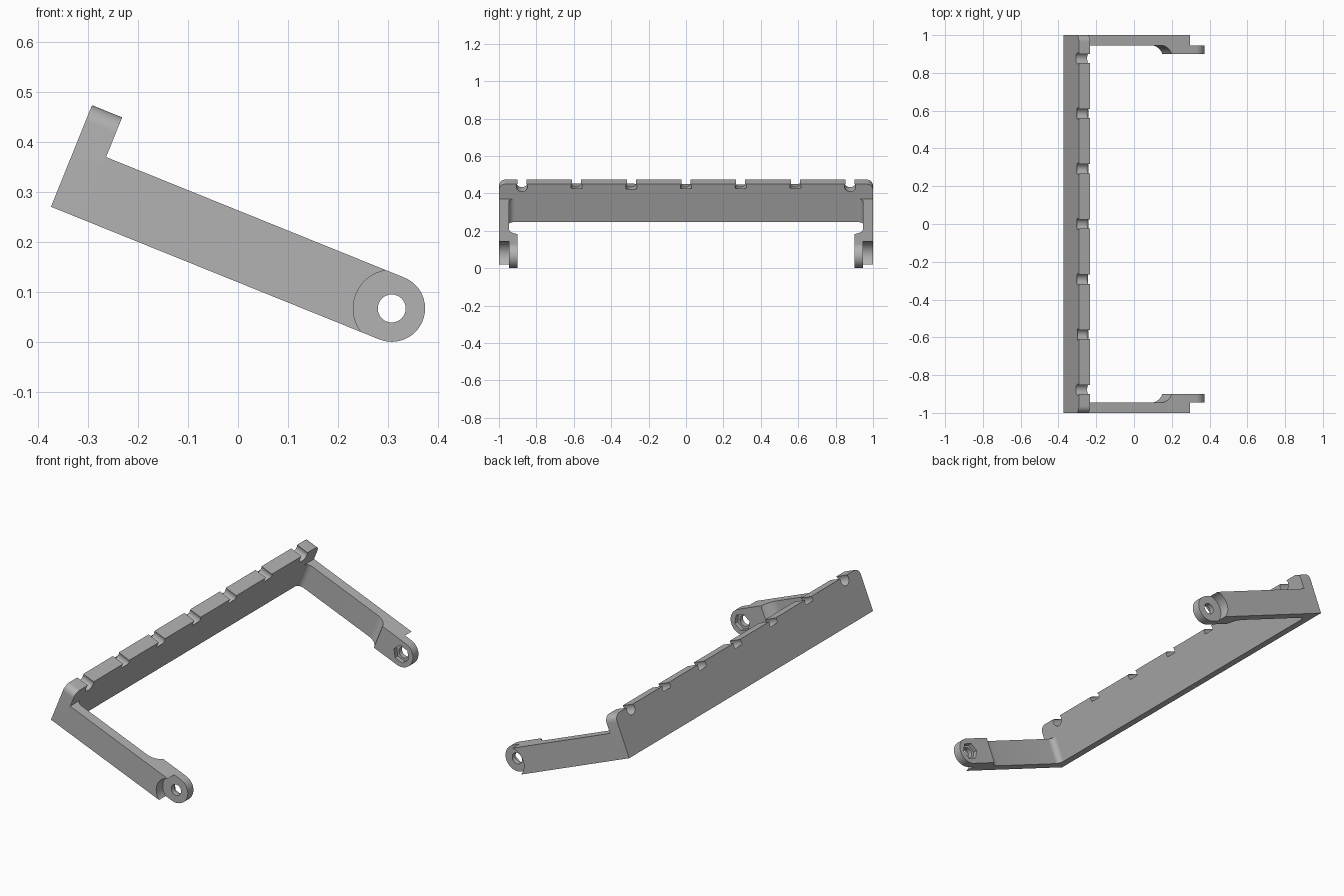
import bpy, bmesh
from math import sin, cos, pi, radians, acos, asin, sqrt
from mathutils import Matrix

if "Cube" in bpy.data.objects:
    bpy.data.objects.remove(bpy.data.objects["Cube"])

# Local frame: x along the arms, y across, z up the plate; tilted as a whole
TILT = Matrix.Translation((-0.374, 0, 0.2705)) @ Matrix.Rotation(radians(22), 4, 'Y')
THICK, PLATE_H, ARM_H = 0.065, 0.219, 0.1334
EYE_X, EYE_R, EYE_Z = 0.708, ARM_H / 2, ARM_H / 2
ARM_IN, PAD_IN = 0.946, 0.9

grey = bpy.data.materials.new("plain grey")
grey.use_nodes = True
COLOUR = (0.45, 0.45, 0.45, 1)
grey.diffuse_color = COLOUR
grey.node_tree.nodes["Principled BSDF"].inputs["Base Color"].default_value = COLOUR


def arc(cx, cy, r, a0, a1, n=10):
    return [(cx + r * cos(a0 + (a1 - a0) * i / n), cy + r * sin(a0 + (a1 - a0) * i / n))
            for i in range(n + 1)]


def prism(name, outline, axis, lo, hi):
    """Extrude a 2D outline along one axis, from lo to hi."""
    def place(a, b, t):
        return {'X': (t, a, b), 'Y': (a, t, b), 'Z': (a, b, t)}[axis]
    bm = bmesh.new()
    low = [bm.verts.new(place(a, b, lo)) for a, b in outline]
    high = [bm.verts.new(place(a, b, hi)) for a, b in outline]
    bm.faces.new(low)
    bm.faces.new(high[::-1])
    n = len(low)
    for i in range(n):
        j = (i + 1) % n
        bm.faces.new((low[j], low[i], high[i], high[j]))
    bmesh.ops.recalc_face_normals(bm, faces=bm.faces)
    mesh = bpy.data.meshes.new(name)
    bm.to_mesh(mesh)
    bm.free()
    mesh.materials.append(grey)
    ob = bpy.data.objects.new(name, mesh)
    bpy.context.collection.objects.link(ob)
    ob.matrix_world = TILT
    return ob


def activate(ob):
    bpy.ops.object.select_all(action='DESELECT')
    ob.select_set(True)
    bpy.context.view_layer.objects.active = ob


def combine(ob, other, operation):
    """Apply a boolean and drop the helper."""
    mod = ob.modifiers.new("cut", 'BOOLEAN')
    mod.operation, mod.object, mod.solver = operation, other, 'EXACT'
    activate(ob)
    bpy.ops.object.modifier_apply(modifier=mod.name)
    bpy.data.objects.remove(other)


def round_piece(name, r, y0, y1, sides=48):
    ring = arc(EYE_X, EYE_Z, r, 0, 2 * pi, sides)[:-1]
    return prism(name, ring, 'Y', y0, y1)


# Back plate: rounded top ends and a row of keyhole notches
CORNER, NOTCH_R, SLOT = 0.035, 0.03, 0.024
notch_z = PLATE_H - 0.014
neck = acos(SLOT / NOTCH_R)
neck_z = notch_z + sqrt(NOTCH_R ** 2 - SLOT ** 2)
outline = [(-1, 0)] + arc(-1 + CORNER, PLATE_H - CORNER, CORNER, pi, pi / 2)
for y in (-0.877, -0.585, -0.2925, 0, 0.2925, 0.585, 0.877):
    top = max(PLATE_H, neck_z)
    reach = asin(min(1, (PLATE_H - notch_z) / NOTCH_R))
    a = min(neck, reach)
    outline.append((y - SLOT, PLATE_H))
    outline += arc(y, notch_z, NOTCH_R, pi - a, 2 * pi + a, 18)
    outline.append((y + SLOT, PLATE_H))
outline += arc(1 - CORNER, PLATE_H - CORNER, CORNER, pi / 2, 0) + [(1, 0)]
plate = prism("back_plate", outline, 'X', 0, THICK)

# Side arm: fillet at the plate, then a curved step to the thicker end pad
FILLET, STEP_X = 0.03, 0.565
rise = ARM_IN - PAD_IN
run = 0.065
step_r = (run ** 2 + rise ** 2) / (2 * rise)
sweep = asin(run / step_r)
if step_r < rise:
    sweep = pi - sweep
outline = [(EYE_X, 1), (THICK, 1)]
outline += arc(THICK + FILLET, ARM_IN - FILLET, FILLET, pi, pi / 2)
outline += arc(STEP_X - run, ARM_IN - step_r, step_r, pi / 2, pi / 2 - sweep)
outline.append((EYE_X, PAD_IN))
arm = prism("side_arms", outline, 'Z', 0, ARM_H)

# Outer recess around the eye, the rounded eye, its hole and the nut pocket
combine(arm, round_piece("recess_cutter", 0.077, ARM_IN, 1.1, 64), 'DIFFERENCE')
combine(arm, round_piece("eye", EYE_R, PAD_IN, ARM_IN), 'UNION')
combine(arm, round_piece("hole_cutter", 0.028, 0.8, 1.1, 32), 'DIFFERENCE')
combine(arm, round_piece("nut_cutter", 0.045, 0.8, PAD_IN + 0.022, 6), 'DIFFERENCE')

# Matching arm on the other side
mirror = arm.modifiers.new("mirror", 'MIRROR')
mirror.use_axis = (False, True, False)
activate(arm)
bpy.ops.object.modifier_apply(modifier=mirror.name)

for ob in (plate, arm):
    activate(ob)
    bpy.ops.object.shade_smooth_by_angle(angle=radians(30))
